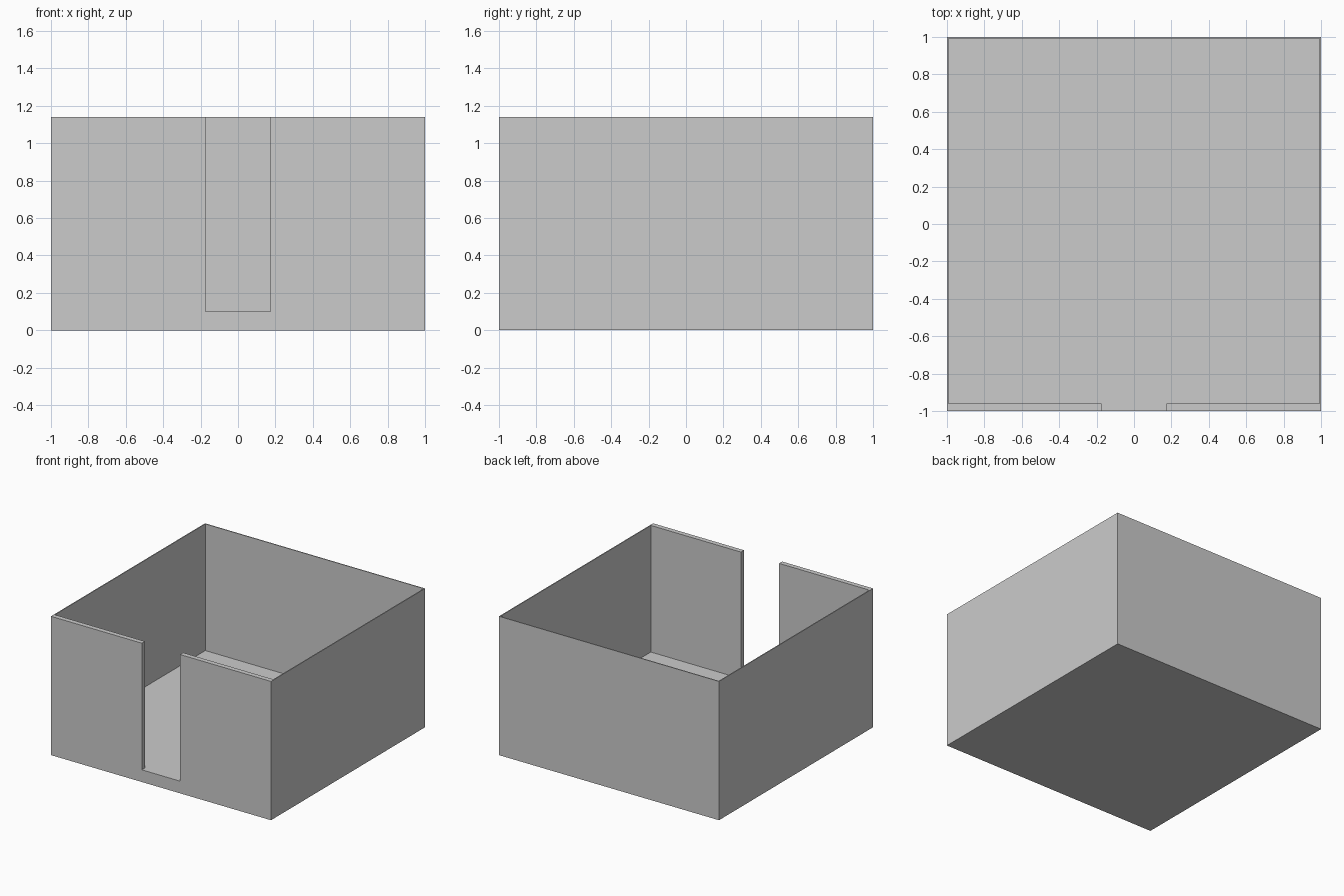
import bpy

if "Cube" in bpy.data.objects:
    bpy.data.objects.remove(bpy.data.objects["Cube"])

BASE_TOP, WALL_TOP = 0.10, 1.14
THIN = 0.008


def box(name, x0, x1, y0, y1, z0, z1):
    """Axis-aligned box between two corners."""
    bpy.ops.mesh.primitive_cube_add(
        size=1, location=((x0 + x1) / 2, (y0 + y1) / 2, (z0 + z1) / 2))
    ob = bpy.context.object
    ob.name = name
    ob.scale = (x1 - x0, y1 - y0, z1 - z0)
    bpy.ops.object.transform_apply(location=False, rotation=False, scale=True)
    return ob


# Floor slab
box("floor_slab", -1, 1, -1, 1, 0, BASE_TOP)

# Thin back wall
box("back_wall", -1, 1, 1 - THIN, 1, BASE_TOP, WALL_TOP)

# Thin side walls and thicker front walls beside the doorway
for side, s in (("left", -1), ("right", 1)):
    xs = sorted((s * (1 - THIN), s))
    box(side + "_wall", *xs, -1, 1 - THIN, BASE_TOP, WALL_TOP)
    xs = sorted((s * 0.174, s * (1 - THIN)))
    box(side + "_front_wall", *xs, -1, -0.96, BASE_TOP, WALL_TOP)
